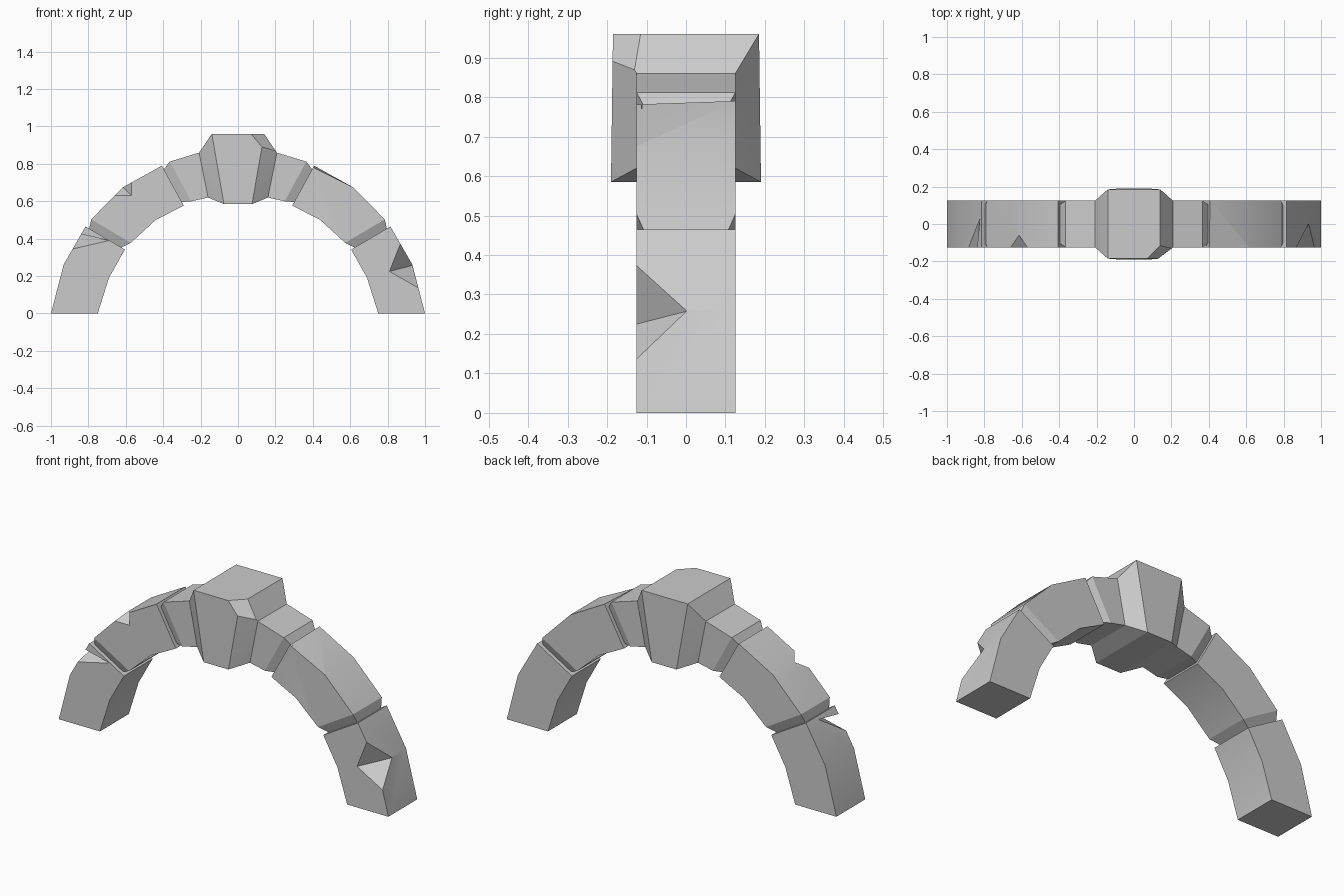
import bpy, bmesh, math
from mathutils import Vector as V

if "Cube" in bpy.data.objects:
    bpy.data.objects.remove(bpy.data.objects["Cube"])

W = 0.125  # half depth of the arch


def add(name, bm):
    bmesh.ops.recalc_face_normals(bm, faces=bm.faces)
    me = bpy.data.meshes.new(name)
    bm.to_mesh(me)
    bm.free()
    ob = bpy.data.objects.new(name, me)
    bpy.context.collection.objects.link(ob)
    return ob


def block(name, profile, side):
    """Arch block: front profile (x, z) extruded through the depth."""
    bm = bmesh.new()
    f = bm.faces.new([bm.verts.new((side * x, -W, z)) for x, z in profile])
    r = bmesh.ops.extrude_face_region(bm, geom=[f])
    verts = [v for v in r["geom"] if isinstance(v, bmesh.types.BMVert)]
    bmesh.ops.translate(bm, verts=verts, vec=(0, 2 * W, 0))
    return add(name, bm)


def hull(name, pts):
    bm = bmesh.new()
    for p in pts:
        bm.verts.new(p)
    r = bmesh.ops.convex_hull(bm, input=bm.verts)
    bmesh.ops.dissolve_limit(bm, angle_limit=0.01, verts=bm.verts, edges=bm.edges)
    return add(name, bm)


def joint(name, full, end, side, inset=0.022):
    """Tapered neck from a full block end down to an inset section."""
    a, b = V(end[0]), V(end[1])
    d = (b - a).normalized() * inset
    pts = [(side * x, s * W, z) for x, z in full for s in (-1, 1)]
    pts += [(side * x, s * (W - inset), z) for x, z in (a + d, b - d) for s in (-1, 1)]
    return hull(name, pts)


def slice_off(ob, a, b, c, inside):
    """Trim away everything past the plane a-b-c."""
    a, b, c = V(a), V(b), V(c)
    n = (b - a).cross(c - a).normalized()
    if n.dot(V(inside) - a) > 0:
        n = -n
    bm = bmesh.new()
    bm.from_mesh(ob.data)
    bmesh.ops.bisect_plane(bm, geom=bm.verts[:] + bm.edges[:] + bm.faces[:],
                           plane_co=a, plane_no=n, clear_outer=True)
    bmesh.ops.holes_fill(bm, edges=[e for e in bm.edges if e.is_boundary])
    bmesh.ops.recalc_face_normals(bm, faces=bm.faces)
    bm.to_mesh(ob.data)
    bm.free()


def notch(ob, s, a, p, q):
    """Chip with its valley along s-a and rims at p and q."""
    s, a, p, q = V(s), V(a), V(p), V(q)
    mid = (s + a) / 2
    cut = hull("chip_cutter", [s + (s - a), a + (a - s),
                               mid + (p - mid) * 3, mid + (q - mid) * 3])
    cut.hide_render = True
    m = ob.modifiers.new("chip", 'BOOLEAN')
    m.operation, m.solver, m.object = 'DIFFERENCE', 'EXACT', cut
    bpy.context.view_layer.update()
    me = bpy.data.meshes.new_from_object(
        ob.evaluated_get(bpy.context.evaluated_depsgraph_get()))
    ob.modifiers.clear()
    ob.data = me
    bpy.data.objects.remove(cut)


# Arch stones, mirrored left and right
leg = [(1, 0), (.932, .262), (.815, .465), (.605, .342), (.69, .19), (.75, 0)]
middle = [(.785, .503), (.615, .675), (.407, .79), (.29, .577), (.44, .5), (.573, .378)]
upper = [(.365, .812), (.208, .86), (.16, .62), (.25, .6)]
parts = {}
for side, tag in ((1, "right"), (-1, "left")):
    parts["leg", side] = block("leg_stone_" + tag, leg, side)
    parts["mid", side] = block("middle_stone_" + tag, middle, side)
    block("upper_stone_" + tag, upper, side)
    joint("lower_joint_" + tag, (middle[0], middle[5]), (leg[2], leg[3]), side)
    joint("upper_joint_" + tag, (upper[0], upper[3]), (middle[2], middle[3]), side)

# Keystone with one chipped corner
key = hull("keystone", [(sx * x, sy * y, z) for x, y, z in
                        ((.14, .185, .96), (.075, .19, .585), (.208, W, .86), (.16, W, .62))
                        for sx in (-1, 1) for sy in (-1, 1)])
slice_off(key, (.07, -.185, .96), (.125, -.187, .893), (.14, -.115, .96), (0, 0, .75))

# Chips along the front edges
notch(parts["leg", 1], (.81, -W, .225), (.932, 0, .257), (.865, -W, .365), (.962, -W, .138))
notch(parts["mid", -1], (-.57, -W, .63), (-.615, -.06, .675), (-.67, -W, .63), (-.57, -W, .70))
notch(parts["leg", -1], (-.69, -W, .39), (-.825, .03, .45), (-.885, -W, .345), (-.84, -W, .425))
mid = parts["mid", 1]
slice_off(mid, (.407, W, .79), (.415, -W, .775), (.615, -W, .675), (.5, 0, .6))
notch(mid, (.42, -W, .51), (.415, -.112, .775), (.29, -W, .577), (.455, -W, .5))

# Soft shading across the shallow bends only
for ob in bpy.context.collection.objects:
    ob.select_set(True)
    bpy.context.view_layer.objects.active = ob
bpy.ops.object.shade_smooth_by_angle(angle=math.radians(22))
